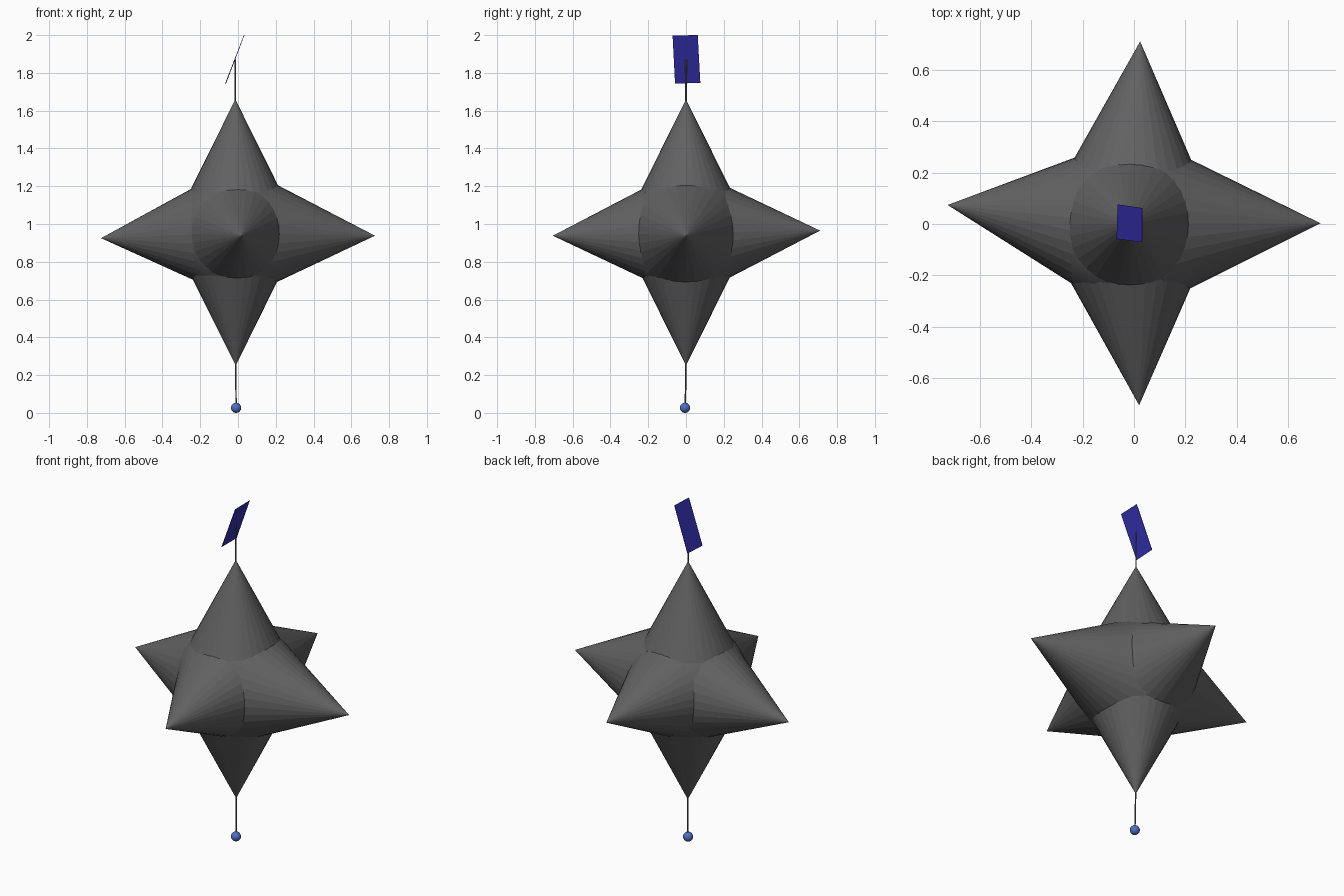
import bpy, bmesh
from mathutils import Vector, Matrix

if "Cube" in bpy.data.objects:
    bpy.data.objects.remove(bpy.data.objects["Cube"])

CENTRE = Vector((-0.014, 0.0, 0.952))


def material(name, rgb):
    m = bpy.data.materials.new(name)
    m.diffuse_color = (*rgb, 1)
    m.use_nodes = True
    m.node_tree.nodes["Principled BSDF"].inputs["Base Color"].default_value = m.diffuse_color
    return m


GREY = material("dark_grey", (0.12, 0.12, 0.12))
BLUE = material("tag_blue", (0.035, 0.03, 0.42))
BEAD = material("bead_blue", (0.08, 0.16, 0.55))


def finish(bm, name, mat, smooth=False):
    bmesh.ops.recalc_face_normals(bm, faces=bm.faces)
    for f in bm.faces:
        f.smooth = smooth
    me = bpy.data.meshes.new(name)
    bm.to_mesh(me)
    bm.free()
    me.materials.append(mat)
    ob = bpy.data.objects.new(name, me)
    bpy.context.collection.objects.link(ob)
    return ob


def cone_between(name, a, b, ra, rb, sides, mat):
    """Cone or cylinder running from a (radius ra) to b (radius rb)."""
    a, b = Vector(a), Vector(b)
    axis = b - a
    bm = bmesh.new()
    bmesh.ops.create_cone(
        bm, cap_ends=True, segments=sides, radius1=ra, radius2=rb,
        depth=axis.length,
        matrix=Matrix.Translation((a + b) / 2)
        @ axis.to_track_quat('Z', 'Y').to_matrix().to_4x4())
    return finish(bm, name, mat)


def ball(name, centre, radius, u, v, mat, smooth):
    bm = bmesh.new()
    bmesh.ops.create_uvsphere(bm, u_segments=u, v_segments=v, radius=radius,
                              matrix=Matrix.Translation(centre))
    return finish(bm, name, mat, smooth)


# Six slightly uneven star points around a round core
ball("core", CENTRE, 0.327, 32, 16, GREY, True)
tips = {
    "top_point": (-0.014, 0.0, 1.66),
    "bottom_point": (-0.012, 0.0, 0.25),
    "right_point": (0.725, 0.003, 0.938),
    "left_point": (-0.725, 0.074, 0.925),
    "front_point": (0.02, -0.705, 0.938),
    "back_point": (0.024, 0.71, 0.965),
}
for name, tip in tips.items():
    tip = Vector(tip)
    base = CENTRE + (tip - CENTRE).normalized() * 0.12
    cone_between(name, base, tip, (tip - base).length * 0.496, 0, 32, GREY)

# Hanging wires above and below
cone_between("top_wire", (-0.014, 0, 1.64), (-0.014, 0, 1.872), 0.004, 0.004, 8, GREY)
cone_between("bottom_wire", (-0.012, 0, 0.27), (-0.01, -0.004, 0.03), 0.004, 0.004, 8, GREY)

# Bead at the bottom
ball("bead", (-0.01, -0.005, 0.027), 0.027, 24, 12, BEAD, True)

# Tilted tag at the top
bm = bmesh.new()
bm.faces.new([bm.verts.new(c) for c in (
    (0.031, -0.071, 1.997), (0.033, 0.062, 2.0),
    (-0.063, 0.076, 1.747), (-0.067, -0.058, 1.744))])
tag = finish(bm, "tag", BLUE)
thick = tag.modifiers.new("thickness", 'SOLIDIFY')
thick.thickness = 0.002
thick.offset = 0
